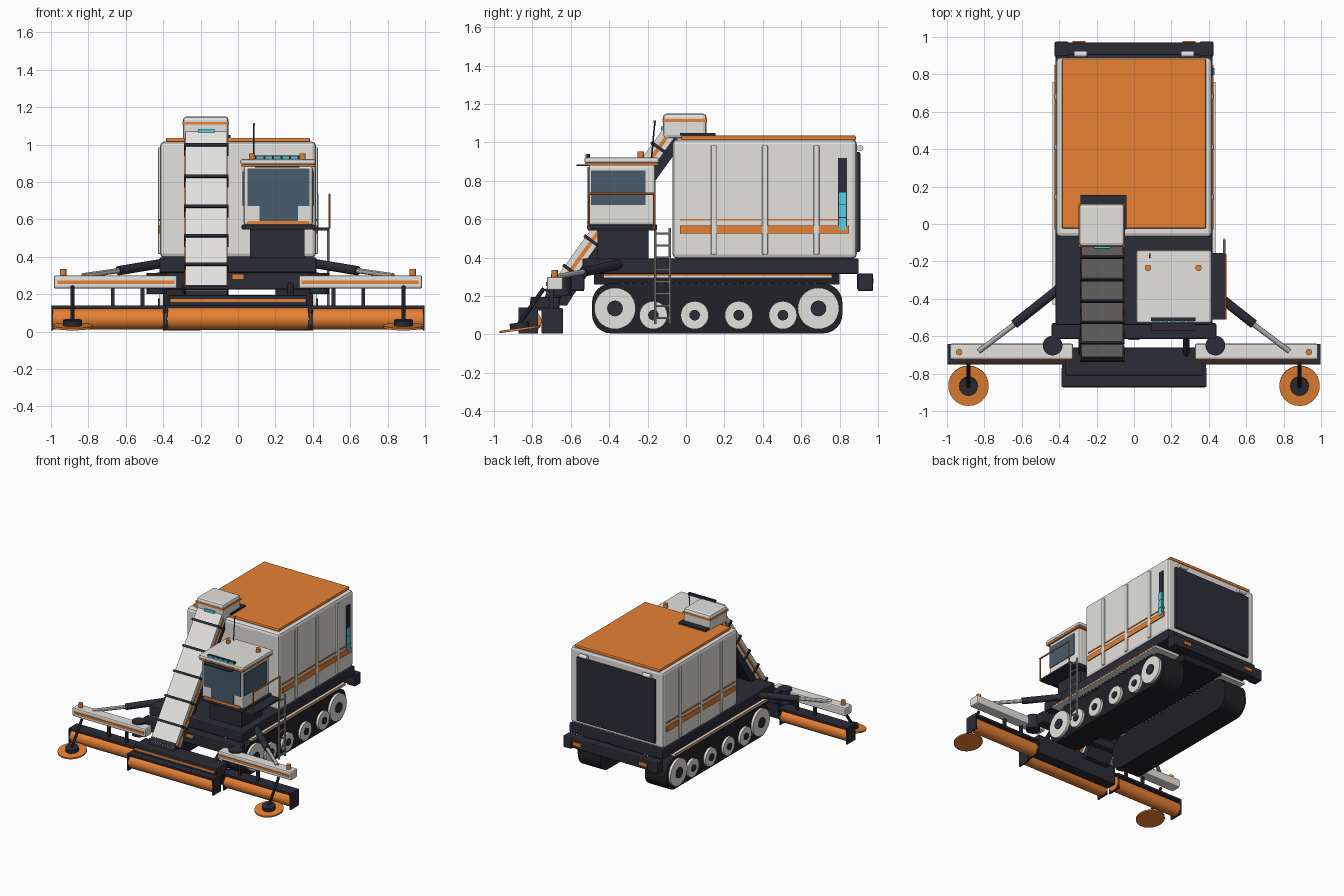
import bpy, bmesh, math
from mathutils import Vector

if "Cube" in bpy.data.objects:
    bpy.data.objects.remove(bpy.data.objects["Cube"])


def material(name, *rgb):
    m = bpy.data.materials.new(name)
    m.use_nodes = True
    m.diffuse_color = (*rgb, 1)
    m.node_tree.nodes["Principled BSDF"].inputs["Base Color"].default_value = (*rgb, 1)
    return m


white = material("warm white", .77, .76, .73)
orange = material("orange", .82, .225, .035)
dark = material("charcoal", .025, .025, .038)
rubber = material("black rubber", .016, .016, .02)
glass = material("tinted glass", .065, .11, .15)
cyan = material("cyan light", .09, .68, .84)
steel = material("grey steel", .45, .45, .43)


def finish(name, bm, mat, smooth=False):
    bmesh.ops.recalc_face_normals(bm, faces=bm.faces)
    mesh = bpy.data.meshes.new(name)
    bm.to_mesh(mesh)
    bm.free()
    mesh.materials.append(mat)
    obj = bpy.data.objects.new(name, mesh)
    bpy.context.collection.objects.link(obj)
    if smooth:
        bpy.ops.object.select_all(action="DESELECT")
        obj.select_set(True)
        bpy.context.view_layer.objects.active = obj
        bpy.ops.object.shade_smooth_by_angle()
    return obj


def box(name, xs, ys, zs, mat, bevel=0):
    """Box from its extents, with optionally rounded edges."""
    bm = bmesh.new()
    bmesh.ops.create_cube(bm, size=1)
    spans = [sorted(s) for s in (xs, ys, zs)]
    for v in bm.verts:
        v.co = [a + (c + .5) * (b - a) for c, (a, b) in zip(v.co, spans)]
    if bevel:
        bmesh.ops.bevel(bm, geom=bm.edges[:], offset=bevel, segments=2, profile=.5, affect="EDGES")
    return finish(name, bm, mat)


def rod(name, start, end, radius, mat, sides=16):
    """Cylinder between two points."""
    a, b = Vector(start), Vector(end)
    bm = bmesh.new()
    bmesh.ops.create_cone(bm, cap_ends=True, segments=sides, radius1=radius, radius2=radius, depth=(b - a).length)
    bm.transform((b - a).to_track_quat("Z", "Y").to_matrix().to_4x4())
    bmesh.ops.translate(bm, verts=bm.verts, vec=(a + b) / 2)
    return finish(name, bm, mat, True)


def prism(name, xs, profile, mat, rounding=0):
    """Side profile of (y, z) points extended along x."""
    bm = bmesh.new()
    face = bm.faces.new([bm.verts.new((xs[0], y, z)) for y, z in profile])
    out = bmesh.ops.extrude_face_region(bm, geom=[face])["geom"]
    bmesh.ops.translate(bm, verts=[g for g in out if isinstance(g, bmesh.types.BMVert)], vec=(xs[1] - xs[0], 0, 0))
    if rounding:
        along = [e for e in bm.edges if abs(e.verts[0].co.x - e.verts[1].co.x) > .01]
        bmesh.ops.bevel(bm, geom=along, offset=rounding, segments=6, profile=.5, affect="EDGES")
    return finish(name, bm, mat, rounding > 0)


def wide(half):
    return (-half, half)


# Hopper body, roof and rear door
box("hopper_body", wide(.417), (-.07, .89), (.395, 1.015), white, .022)
box("hopper_roof", wide(.385), (-.025, .885), (1.01, 1.036), orange, .008)
box("rear_door", wide(.355), (.88, .908), (.43, .95), dark, .008)
for s in (-1, 1):
    rod("rear_lamp", (s * .25, .908, .97), (s * .32, .908, .97), .016, white)
    box("side_band", (s * .41, s * .425), (-.03, .85), (.525, .567), orange)
    box("side_pinstripe", (s * .41, s * .423), (-.03, .85), (.592, .602), orange)
    for y in (.145, .412, .68):
        box("side_rib", (s * .41, s * .428), (y - .015, y + .015), (.415, .985), white, .006)
box("lamp_panel", (.41, .424), (.793, .838), (.54, .92), dark)
for i in range(3):
    z = .545 + i * .066
    box("panel_light", (.42, .43), (.797, .833), (z, z + .062), cyan)

# Chassis
box("deck", wide(.42), (-.54, .9), (.315, .395), dark, .008)
box("belly_frame", wide(.18), (-.48, .8), (.26, .32), rubber)
box("front_crossbar", wide(.44), (-.615, -.53), (.225, .315), dark, .008)
box("front_marker", wide(.03), (-.621, -.61), (.28, .305), orange)
box("rear_bumper", wide(.41), (.89, .97), (.235, .315), dark, .008)
for s in (-1, 1):
    box("bumper_end", (s * .35, s * .425), (.895, .975), (.225, .318), dark, .008)
    box("bumper_marker", (s * .26, s * .33), (.965, .978), (.265, .29), orange)

# Crawler tracks
for s in (-1, 1):
    prism("track_belt", (s * .2, s * .4), [(-.49, .005), (.815, .005), (.815, .265), (-.49, .265)], rubber, .1)
    for i in range(26):
        y = -.34 + i * .04
        box("track_cleat", (s * .2, s * .402), (y, y + .02), (.26, .277), dark)
    for y in (-.37, -.17, .045, .275, .505, .69):
        big = y in (-.37, .69)
        r, z = (.108, .135) if big else (.073, .1)
        rod("track_wheel", (s * .38, y, z), (s * .42, y, z), r, white, 28)
        rod("wheel_hub", (s * .41, y, z), (s * .428, y, z), r * .38, dark)
    box("fender", (s * .2, s * .435), (-.43, .76), (.293, .314), white)
    box("fender_stripe", (s * .43, s * .437), (-.43, .76), (.303, .312), orange)

# Cab
box("cab_pedestal", (.065, .355), (-.46, -.195), (.39, .545), dark)
box("cab_floor", (.02, .41), (-.515, -.15), (.545, .572), dark, .006)
box("cab_body", (.03, .4), (-.508, -.16), (.568, .885), white, .015)
box("cab_roof_trim", (.02, .412), (-.525, -.145), (.88, .894), orange)
box("cab_roof", (.012, .416), (-.53, -.14), (.892, .922), white, .012)
box("cab_windshield", (.05, .382), (-.514, -.5), (.67, .872), glass)
box("cab_lower_window", (.115, .32), (-.514, -.5), (.592, .67), glass)
for x in (.024, .398):
    box("cab_side_window", (x, x + .008), (-.495, -.21), (.675, .855), glass)
box("cab_sill", (.05, .38), (-.516, -.5), (.572, .59), orange)
box("cab_visor", (.09, .33), (-.57, -.5), (.877, .885), dark)
for x in (.075, .345):
    rod("cab_beacon", (x, -.235, .915), (x, -.235, .952), .017, orange)
box("light_bar", (.09, .33), (-.518, -.5), (.915, .94), dark)
for i in range(5):
    x = .1 + i * .046
    box("light_bar_lamp", (x, x + .035), (-.523, -.51), (.922, .937), cyan)
rod("antenna", (.085, -.18, .915), (.085, -.163, 1.1), .004, dark, 8)
rod("antenna_tip", (.085, -.163, 1.098), (.085, -.162, 1.115), .006, orange, 8)

# Side platform, railing and ladder
box("platform", (.4, .49), (-.51, -.155), (.54, .555), dark)
for y in (-.505, -.165):
    rod("rail_post", (.489, y, .55), (.489, y, .735), .006, orange, 8)
rod("rail_top", (.489, -.51, .732), (.489, -.16, .732), .006, orange, 8)
for y in (-.16, -.084):
    rod("ladder_side", (.482, y, .055), (.482, y, .555), .007, steel, 8)
for i in range(8):
    z = .085 + i * .063
    rod("ladder_rung", (.482, -.16, z), (.482, -.084, z), .006, steel, 8)

# Sloping conveyor: helper gives points along the slope and below its surface
foot, head = Vector((-.73, .22)), Vector((-.12, 1.07))
slope = (head - foot).normalized()
inward = Vector((slope.y, -slope.x))


def conveyor_part(name, xs, start, end, top, bottom, mat):
    a, b = foot.lerp(head, start), foot.lerp(head, end)
    prism(name, xs, [a + inward * top, b + inward * top, b + inward * bottom, a + inward * bottom], mat)


conveyor_part("conveyor_cover", (-.28, -.06), 0, 1, 0, .075, white)
conveyor_part("conveyor_stripe", (-.285, -.055), .02, 1, .03, .05, orange)
conveyor_part("conveyor_frame", (-.27, -.07), .02, 1, .07, .125, dark)
for t in (.01, .16, .34, .525, .715, .912):
    conveyor_part("conveyor_band", (-.29, -.05), t - .008, t + .008, -.01, .085, dark)
box("conveyor_lamp", (-.215, -.125), (-.13, -.115), (1.064, 1.083), cyan)

# Discharge head over the roof
box("discharge_head", (-.294, -.05), (-.12, .107), (1.02, 1.15), white, .018)
box("discharge_band", (-.297, -.047), (-.123, .11), (1.107, 1.121), orange)
box("discharge_plate", (-.285, -.04), (-.03, .155), (1.035, 1.05), dark)

# Centre pickup header
box("header_hood", wide(.385), (-.87, -.66), (.125, .14), dark)
box("header_beam", wide(.37), (-.81, -.66), (.135, .195), dark, .006)
box("header_stripe", wide(.36), (-.814, -.8), (.157, .174), orange)
rod("header_drum", (-.38, -.813, .068), (.38, -.813, .068), .06, orange, 24)
box("header_back", wide(.37), (-.745, -.66), (.04, .14), dark)
prism("feed_chute", (-.28, -.06), [(-.75, .15), (-.72, .24), (-.6, .34), (-.53, .3), (-.62, .15)], dark)
for s in (-1, 1):
    box("header_end", (s * .375, s * .388), (-.872, -.77), (.005, .14), dark)
    rod("lift_arm", (s * .28, -.7, .18), (s * .28, -.56, .28), .018, dark, 8)

# Folding wings with drums, arms, cylinders and side brushes
for s in (-1, 1):
    rod("wing_drum", (s * .385, -.697, .066), (s * .99, -.697, .066), .055, orange, 24)
    box("wing_hood", (s * .385, s * .998), (-.745, -.645), (.121, .138), dark)
    for x in (.39, .988):
        box("wing_end", (s * x, s * (x + .01)), (-.752, -.642), (.005, .135), dark)
    box("wing_arm", (s * .325, s * .985), (-.725, -.64), (.23, .3), white, .01)
    box("wing_stripe", (s * .34, s * .965), (-.73, -.72), (.253, .272), orange)
    for x in (.51, .67):
        box("wing_hanger", (s * (x - .01), s * (x + .01)), (-.71, -.69), (.13, .235), dark)
    rod("wing_beacon", (s * .935, -.685, .295), (s * .935, -.685, .335), .017, orange)
    rod("wing_pivot", (s * .435, -.65, .2), (s * .435, -.65, .312), .053, dark, 20)
    rod("hydraulic_barrel", (s * .4, -.345, .365), (s * .64, -.535, .325), .025, dark)
    rod("hydraulic_rod", (s * .63, -.53, .327), (s * .83, -.68, .298), .014, steel, 12)
    centre = Vector((s * .885, -.865, .027))
    tilt = Vector((0, -math.sin(.14), math.cos(.14)))
    rod("side_brush", centre - tilt * .006, centre + tilt * .006, .108, orange, 28)
    rod("brush_hub", centre, centre + tilt * .035, .05, dark)
    rod("brush_shaft", centre + tilt * .03, (s * .885, -.74, .24), .011, dark, 8)
